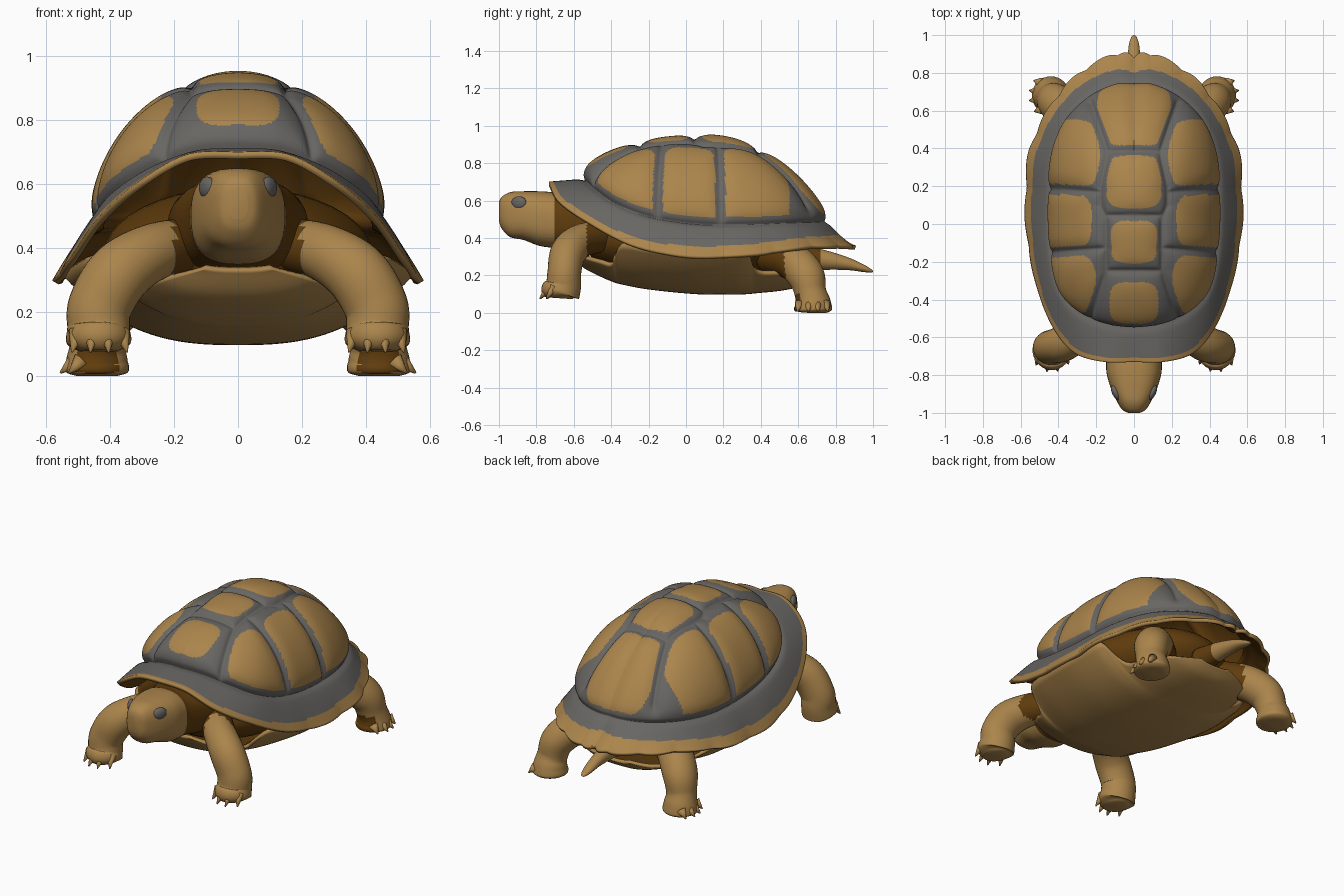
import bpy, bmesh, math
from mathutils import Vector, Matrix

if "Cube" in bpy.data.objects:
    bpy.data.objects.remove(bpy.data.objects["Cube"])

def material(name, rgb):
    m = bpy.data.materials.new(name)
    m.diffuse_color = (*rgb, 1)
    m.use_nodes = True
    m.node_tree.nodes["Principled BSDF"].inputs["Base Color"].default_value = m.diffuse_color
    return m

TAN = material("tan", (0.41, 0.235, 0.072))
GREY = material("slate_grey", (0.14, 0.134, 0.125))
BROWN = material("dark_brown", (0.118, 0.046, 0.004))
MATS = [TAN, GREY, BROWN, BROWN]   # last slot repeated for the inner side of thin parts

def finish(name, bm, mirror=False, thickness=0.0):
    me = bpy.data.meshes.new(name)
    bm.to_mesh(me)
    bm.free()
    for m in MATS:
        me.materials.append(m)
    for p in me.polygons:
        p.use_smooth = True
    ob = bpy.data.objects.new(name, me)
    bpy.context.collection.objects.link(ob)
    if mirror:
        ob.modifiers.new("mirror", 'MIRROR')
    if thickness:
        s = ob.modifiers.new("thickness", 'SOLIDIFY')
        s.thickness, s.offset, s.material_offset = thickness, -1, 2
    return ob

def curve(pts, u):
    """Smooth curve through points of any dimension, u in 0..1."""
    n = len(pts) - 1
    i = min(int(u * n), n - 1)
    t = u * n - i
    a, b, c, d = (pts[min(max(k, 0), n)] for k in (i - 1, i, i + 1, i + 2))
    return [0.5 * (2 * q + (r - p) * t + (2 * p - 5 * q + 4 * r - s) * t * t
            + (3 * q - p - 3 * r + s) * t ** 3) for p, q, r, s in zip(a, b, c, d)]

def grid(bm, rows, wrap, rule=None):
    vs = [[bm.verts.new(p) for p in row] for row in rows]
    n = len(rows[0])
    for i in range(len(rows) - 1):
        for j in range(n if wrap else n - 1):
            k = (j + 1) % n
            f = bm.faces.new((vs[i][j], vs[i + 1][j], vs[i + 1][k], vs[i][k]))
            if rule:
                f.material_index = rule(i, j)
    return vs

def tube(name, pts, ref, rule, power=2.0, floor=0.0, steps=40, sides=32, mirror=False, axis=None):
    """Loft of oval rings along a path of (x, y, z, radius a, radius b)."""
    bm = bmesh.new()
    rows = []
    for i in range(steps + 1):
        u = i / steps
        x, y, z, ra, rb = curve(pts, u)
        t = (Vector(curve(pts, min(u + .02, 1))[:3]) - Vector(curve(pts, max(u - .02, 0))[:3])).normalized()
        t = Vector(axis) if axis else t
        a = t.cross(Vector(ref)).normalized()
        b = a.cross(t)
        row = []
        for j in range(sides):
            c, s = math.cos(2 * math.pi * j / sides), math.sin(2 * math.pi * j / sides)
            p = Vector((x, y, z)) + a * ra * math.copysign(abs(c) ** (2 / power), c) \
                + b * rb * math.copysign(abs(s) ** (2 / power), s)
            p.z = max(p.z, floor)
            row.append(p)
        rows.append(row)
    vs = grid(bm, rows, True)
    bm.faces.new(vs[0])
    bm.faces.new(vs[-1])
    bmesh.ops.recalc_face_normals(bm, faces=bm.faces)
    for f in bm.faces:
        f.material_index = rule(f.calc_center_median(), f.normal)
    return finish(name, bm, mirror)

# --- Shell: dome with ten raised scutes, ring groove and flared rim ---
RIM = [(0, -.73, .70), (.16, -.73, .692), (.32, -.68, .60), (.44, -.53, .49), (.53, -.28, .36),
       (.575, .03, .30), (.555, .38, .315), (.44, .63, .352), (.29, .80, .36), (.10, .90, .36), (0, .89, .36)]
RING = [(0, -.55, .715), (.13, -.535, .705), (.27, -.48, .655), (.385, -.37, .58), (.435, -.2, .515),
        (.45, .05, .475), (.44, .33, .472), (.375, .53, .48), (.25, .67, .485), (.10, .745, .49), (0, .75, .49)]
COLUMN = [(.24, -.52), (.15, -.25), (.15, .03), (.18, .1), (.18, .2), (.14, .38), (.23, .64)]
SEAMS = list(zip(COLUMN, COLUMN[1:])) + [
    ((-.05, -.25), (.15, -.25)), ((-.05, .045), (.15, .045)), ((-.05, .39), (.14, .385)),
    ((.15, -.13), (.5, -.155)), ((.18, .17), (.5, .19))]
# Tan patches seen from above: centre x, y and half sizes
PATCHES = [(0, .555, .195, .18), (0, .222, .148, .14), (0, -.092, .125, .112), (0, -.41, .125, .108),
           (.36, .37, .2, .175), (.385, .017, .165, .148), (.37, -.315, .17, .158)]

def seam_distance(x, y, ring_d):
    """Rounded distance to the closest seam."""
    total = max(ring_d, 1e-4) ** -3
    for (ax, ay), (bx, by) in SEAMS:
        dx, dy = bx - ax, by - ay
        k = min(max(((x - ax) * dx + (y - ay) * dy) / (dx * dx + dy * dy), 0), 1)
        total += max(math.hypot(x - ax - k * dx, y - ay - k * dy), 1e-4) ** -3
    return total ** (-1 / 3)

def shell_point(v, a):
    """v: 0 top, 1 ring groove, 2 rim; a: turn 0..1 from the front. Gives point and material."""
    u = 1 - abs(1 - 2 * a)
    sign = 1 if a <= .5 else -1
    g, r = Vector(curve(RING, u)), Vector(curve(RIM, u))
    rear = max(0, 2 * u - 1)
    if v <= 1:
        t = math.sin(v * math.pi / 2)
        q = .55 + .33 * rear ** 1.5
        p = Vector((g.x * t, .1 + (g.y - .1) * t, g.z + (.938 - g.z) * max(0, 1 - t * t) ** q))
        d = seam_distance(p.x, p.y, (p - g).length)
        patch = any(abs((p.x - cx) / hx) ** 3.5 + abs((p.y - cy) / hy) ** 3.5 < 1 for cx, cy, hx, hy in PATCHES)
        mat = 0 if d > .027 and patch and (p - g).length > .04 else 1
        move = .018 * (1 - math.exp(-(d / .05) ** 2)) - .011 * math.exp(-(d / .014) ** 2)
    else:
        s = v - 1
        wave = .12 * (abs(math.sin(11 * math.pi * u)) - .6) * min(max((u - .35) * 5, 0), 1)
        k = s * (1 + wave * s * s)
        p = g + (r - g) * k
        drop = (1 - rear) * s ** 1.35 + rear * (1 - (1 - s) ** 1.5)
        p.z = g.z + (r.z - g.z) * drop
        mat = 0 if s > .88 - .52 * u * u else 1
        move = -.011 * math.exp(-((r - g).length * s / .02) ** 2)
    n = Vector((p.x / .21, (p.y - .1) / .42, (p.z - .4) / .25)).normalized()
    p += n * move
    p.x *= sign
    return p, mat

N, DOME, FLARE = 420, 105, 24
levels = [i / DOME for i in range(DOME)] + [1 + i / FLARE for i in range(FLARE + 1)]
bm = bmesh.new()
grid(bm, [[shell_point(v, j / N)[0] for j in range(N)] for v in levels], True,
     lambda i, j: shell_point((levels[i] + levels[i + 1]) / 2, (j + .5) / N)[1])
bmesh.ops.remove_doubles(bm, verts=bm.verts, dist=1e-5)
finish("shell", bm, thickness=.022)

# --- Belly plate: stations of (y, half width, bottom z, edge z) with leg openings ---
BELLY = [(-.62, .10, .33, .335), (-.56, .24, .25, .30), (-.46, .32, .195, .27), (-.39, .35, .165, .26),
         (-.35, .45, .153, .36), (-.2, .51, .125, .345), (.05, .545, .10, .315), (.25, .54, .097, .32),
         (.33, .51, .10, .325), (.38, .38, .105, .22), (.52, .34, .12, .21), (.64, .24, .15, .20),
         (.70, .10, .20, .215)]
rows = []
for i in range(73):
    y, w, zb, ze = curve(BELLY, i / 72)
    rows.append([(w * s, y, zb + (ze - zb) * abs(s) ** 2.7) for s in (j / 20 - 1 for j in range(41))])
bm = bmesh.new()
grid(bm, rows, False)
finish("belly_plate", bm, thickness=.02)

# --- Dark body inside the shell ---
bm = bmesh.new()
bmesh.ops.create_uvsphere(bm, u_segments=40, v_segments=20, radius=1,
                          matrix=Matrix.Translation((0, .03, .38)) @ Matrix.Diagonal((.42, .58, .21, 1)))
for f in bm.faces:
    f.material_index = 2
finish("inner_body", bm)

# --- Head and neck ---
tube("head", [(0, -1.0, .54, .03, .05), (0, -.985, .535, .06, .085), (0, -.94, .525, .09, .12),
              (0, -.87, .52, .122, .13), (0, -.79, .505, .145, .145), (0, -.72, .497, .148, .148),
              (0, -.66, .49, .155, .14), (0, -.5, .47, .20, .15), (0, -.35, .45, .22, .16)],
     (0, 0, 1), lambda c, n: 2 if c.y > -.70 else 0, power=2.6, steps=48, sides=40, axis=(0, 1, 0))

# --- Eyes ---
bm = bmesh.new()
bmesh.ops.create_uvsphere(bm, u_segments=20, v_segments=12, radius=1,
                          matrix=Matrix.Translation((.096, -.893, .588)) @ Matrix.Rotation(-.45, 4, 'Z')
                          @ Matrix.Diagonal((.02, .044, .035, 1)))
for f in bm.faces:
    f.material_index = 1
finish("eyes", bm, mirror=True)

# --- Legs ---
tube("front_legs", [(.16, -.44, .41, .085, .085), (.27, -.56, .385, .09, .09), (.37, -.63, .32, .1, .095),
                    (.43, -.65, .22, .1, .09), (.435, -.655, .15, .098, .095), (.435, -.672, .105, .1, .105),
                    (.435, -.675, .078, .06, .07)],
     (0, 1, 0), lambda c, n: 2 if c.x < .2 or c.y > -.53 else 0, floor=.075, mirror=True)
tube("back_legs", [(.2, .45, .31, .1, .1), (.33, .57, .275, .1, .1), (.41, .64, .2, .095, .1),
                   (.435, .665, .11, .085, .085), (.44, .678, .055, .095, .095), (.44, .68, .014, .098, .1),
                   (.44, .68, 0, .06, .06)],
     (0, 1, 0), lambda c, n: 2 if c.x < .26 or c.y < .53 or (c.z < .1 and n.y < -.7) else 0, mirror=True)

# --- Claws: cones from base to tip ---
def claws(name, pairs):
    bm = bmesh.new()
    for base, tip in pairs:
        base, tip = Vector(base), Vector(tip)
        d = tip - base
        bmesh.ops.create_cone(bm, cap_ends=True, segments=12, radius1=.028, radius2=.003, depth=d.length,
                              matrix=Matrix.Translation((base + tip) / 2) @ d.to_track_quat('Z', 'Y').to_matrix().to_4x4())
    finish(name, bm, mirror=True)

claws("front_claws", [((.435 + k * .042, -.735 + .012 * k * k, .135), (.435 + k * .052, -.785 + .015 * k * k, .075))
                      for k in (-1.7, -.6, .5, 1.6)])
claws("back_claws", [((.51 - .008 * k * k, .68 + k * .045, .048), (.558 - .012 * k * k, .68 + k * .053, .01))
                     for k in (-1.6, -.5, .5, 1.5)])

# --- Tail ---
tube("tail", [(0, .58, .29, .07, .075), (0, .72, .285, .05, .056), (0, .86, .264, .036, .035),
              (0, .95, .238, .027, .02), (0, .99, .225, .014, .009), (0, 1.0, .222, .003, .003)],
     (0, 0, 1), lambda c, n: 2 if c.y < .72 else 0, steps=25, sides=24, axis=(0, 1, 0))
